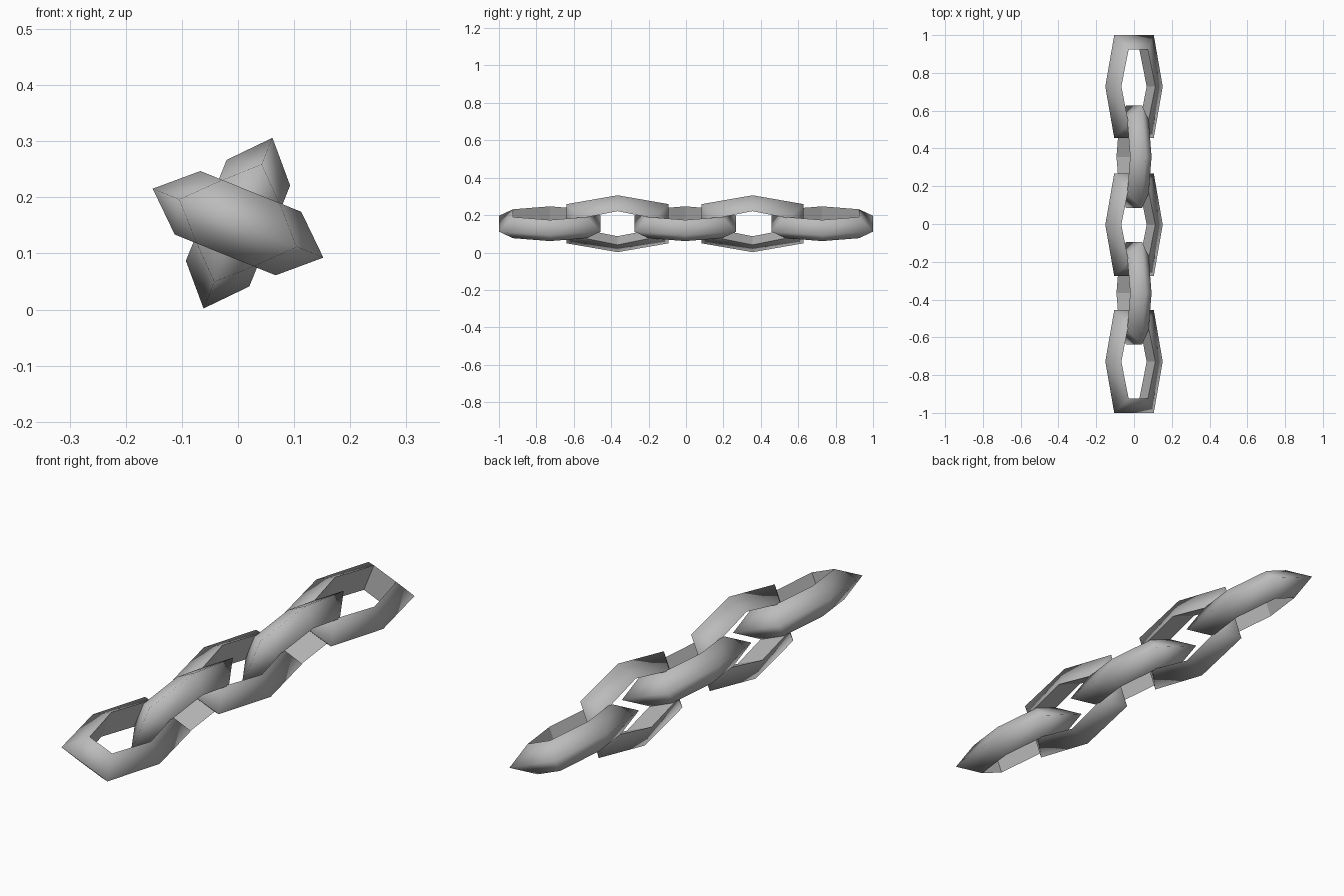
import bpy
import bmesh
import math

cube = bpy.data.objects.get("Cube")
if cube:
    bpy.data.objects.remove(cube, do_unlink=True)

steel = bpy.data.materials.new("grey_steel")
steel.use_nodes = True
colour = (0.5, 0.5, 0.5, 1)
steel.diffuse_color = colour
steel.node_tree.nodes["Principled BSDF"].inputs["Base Color"].default_value = colour

# Six corners of the stretched hexagon: outer ridge and inner wall
RIDGE = [(0.164, 0), (0.113, 0.272), (-0.113, 0.272),
         (-0.164, 0), (-0.113, -0.272), (0.113, -0.272)]
WALL = [(0.097, 0), (0.055, 0.197), (-0.055, 0.197),
        (-0.097, 0), (-0.055, -0.197), (0.055, -0.197)]
HALF_THICK = 0.061
HEIGHT = 0.154
TILT = math.radians(22)


def chain_link(name, y, angle):
    """Hexagonal ring with a triangular section, ridge facing outwards."""
    bm = bmesh.new()
    rings = [[bm.verts.new((px, py, z)) for px, py in outline]
             for outline, z in ((RIDGE, 0), (WALL, HALF_THICK), (WALL, -HALF_THICK))]
    for i in range(6):
        j = (i + 1) % 6
        for k in range(3):
            a, b = rings[k], rings[(k + 1) % 3]
            face = bm.faces.new((a[i], a[j], b[j], b[i]))
            face.smooth = k != 1
            if k == 1:  # crisp border round the flat inner wall
                for edge in face.edges:
                    edge.smooth = False
    bmesh.ops.recalc_face_normals(bm, faces=bm.faces)
    mesh = bpy.data.meshes.new(name)
    bm.to_mesh(mesh)
    bm.free()
    mesh.materials.append(steel)
    link = bpy.data.objects.new(name, mesh)
    link.location = (0, y, HEIGHT)
    link.rotation_euler = (0, angle, 0)
    bpy.context.collection.objects.link(link)


# Neighbouring links turn a quarter about the chain's length
for n, y in enumerate((-0.728, -0.366, -0.004, 0.356, 0.728)):
    chain_link(f"chain_link_{n + 1}", y, TILT - math.pi / 2 * (n % 2))
